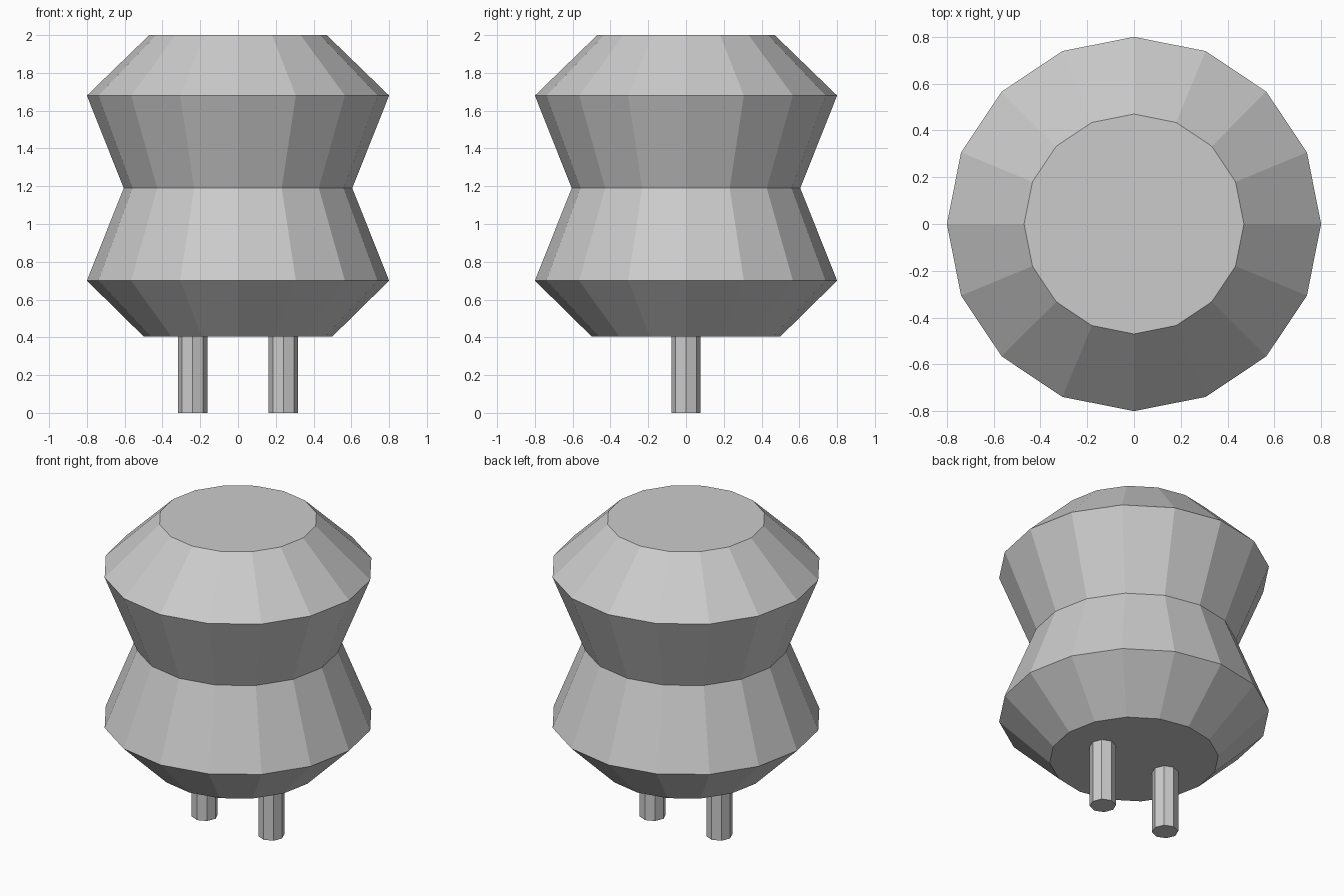
import bpy
import bmesh
from math import cos, sin, tau

if "Cube" in bpy.data.objects:
    bpy.data.objects.remove(bpy.data.objects["Cube"])


def lathe(name, profile, sides, centre_x=0.0):
    """Flat-shaded solid of revolution from (radius, height) points, capped at both ends."""
    bm = bmesh.new()
    rings = [[bm.verts.new((centre_x + r * cos(tau * i / sides), r * sin(tau * i / sides), z))
              for i in range(sides)] for r, z in profile]
    for low, high in zip(rings, rings[1:]):
        for i in range(sides):
            j = (i + 1) % sides
            bm.faces.new((low[i], low[j], high[j], high[i]))
    bm.faces.new(rings[0][::-1])
    bm.faces.new(rings[-1])
    mesh = bpy.data.meshes.new(name)
    bm.to_mesh(mesh)
    bm.free()
    obj = bpy.data.objects.new(name, mesh)
    bpy.context.collection.objects.link(obj)
    return obj


# Double-bulged body with a pinched waist
lathe("body", [(0.5, 0.405), (0.8, 0.7), (0.605, 1.19), (0.8, 1.68), (0.47, 2.0)], 16)

# Two octagonal prongs underneath
for side, x in (("left", -0.24), ("right", 0.24)):
    lathe(side + "_prong", [(0.078, 0.0), (0.078, 0.41)], 8, x)
